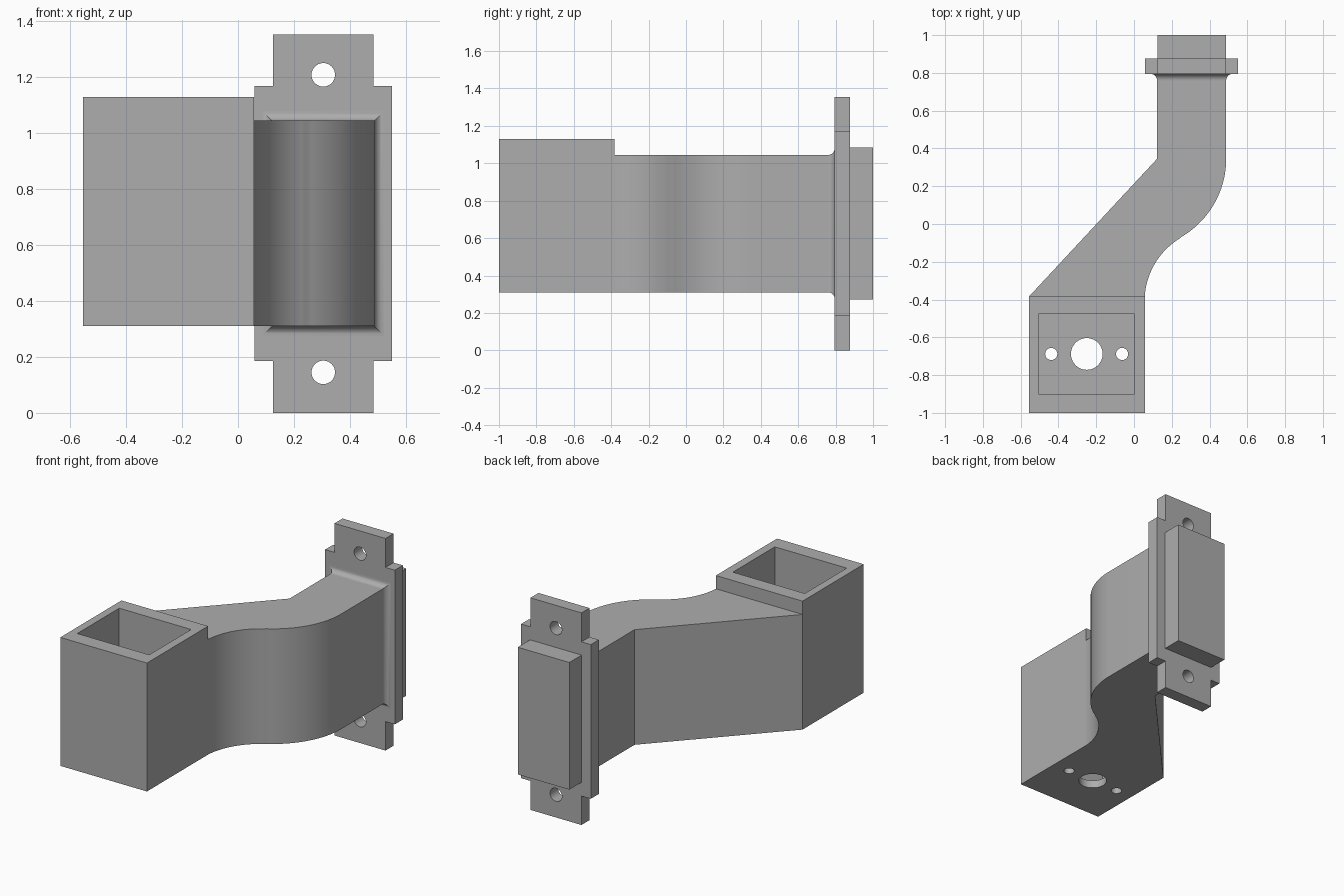
import bpy, bmesh, math
from mathutils import Vector

cube = bpy.data.objects.get("Cube")
if cube:
    bpy.data.objects.remove(cube, do_unlink=True)

grey = bpy.data.materials.new("plain grey")
grey.use_nodes = True
colour = (0.42, 0.42, 0.42, 1)
grey.diffuse_color = colour
grey.node_tree.nodes["Principled BSDF"].inputs["Base Color"].default_value = colour


def finish(name, bm):
    bmesh.ops.recalc_face_normals(bm, faces=bm.faces)
    mesh = bpy.data.meshes.new(name)
    bm.to_mesh(mesh)
    bm.free()
    mesh.materials.append(grey)
    obj = bpy.data.objects.new(name, mesh)
    bpy.context.collection.objects.link(obj)
    return obj


def loft(name, rings):
    """Skin matching closed rings of points and cap both ends."""
    bm = bmesh.new()
    loops = [[bm.verts.new(p) for p in ring] for ring in rings]
    n = len(loops[0])
    for a, b in zip(loops, loops[1:]):
        for i in range(n):
            j = (i + 1) % n
            bm.faces.new((a[i], a[j], b[j], b[i]))
    bm.faces.new(loops[0])
    bm.faces.new(loops[-1])
    return finish(name, bm)


def prism(name, outline, axis, low, high):
    """Extrude a plan outline along z, or an x-z outline along y."""
    def place(p, t):
        return (p[0], p[1], t) if axis == "z" else (p[0], t, p[1])
    return loft(name, [[place(p, t) for p in outline] for t in (low, high)])


def box(name, x, y, z):
    return prism(name, [(x[0], y[0]), (x[1], y[0]), (x[1], y[1]), (x[0], y[1])], "z", *z)


def arc(centre, radius, start, end, steps=28):
    angles = [math.radians(start + (end - start) * i / steps) for i in range(steps + 1)]
    return [(centre[0] + radius * math.cos(a), centre[1] + radius * math.sin(a)) for a in angles]


def drill(name, centre, radius, axis, low, high):
    return prism(name, arc(centre, radius, 0, 360, 40)[:-1], axis, low, high)


def select(obj):
    bpy.ops.object.select_all(action="DESELECT")
    obj.select_set(True)
    bpy.context.view_layer.objects.active = obj


def cut(obj, cutters):
    select(obj)
    for cutter in cutters:
        mod = obj.modifiers.new("cut", "BOOLEAN")
        mod.operation, mod.solver, mod.object = "DIFFERENCE", "EXACT", cutter
        bpy.ops.object.modifier_apply(modifier=mod.name)
        bpy.data.objects.remove(cutter, do_unlink=True)


BASE, ARM_TOP = 0.31, 1.045
FLANGE_Y, FILLET = 0.795, 0.035
LEFT, RIGHT = 0.122, 0.488

# Open square cup with a pocket and three floor holes
cup = box("cup", (-0.555, 0.057), (-1, -0.383), (BASE, 1.13))
cut(cup, [box("pocket", (-0.505, 0.003), (-0.9, -0.477), (BASE + 0.05, 1.3)),
          drill("centre_hole", (-0.25, -0.688), 0.084, "z", 0.2, 0.5),
          drill("screw_hole_a", (-0.438, -0.688), 0.032, "z", 0.2, 0.5),
          drill("screw_hole_b", (-0.063, -0.688), 0.032, "z", 0.2, 0.5)])

# Arm: straight on one side, an S of two tangent arcs on the other
bend = arc((0.009, 0.345), 0.479, 0, -60)
waist = arc((0.446, -0.409), 0.39, 120, 176)
outline = [(-0.555, -0.383), (LEFT, 0.345), (LEFT, FLANGE_Y - FILLET), (RIGHT, FLANGE_Y - FILLET)]
outline += bend + waist[1:-1] + [(0.057, -0.383)]
arm = prism("arm", outline, "z", BASE, ARM_TOP)

# Concave fillet flaring from the arm into the flange
rings = []
for i in range(11):
    a = math.radians(9 * i)
    g = FILLET * (1 - math.cos(a))
    y = FLANGE_Y - FILLET + FILLET * math.sin(a)
    rings.append([(LEFT - g, y, BASE - g), (RIGHT + g, y, BASE - g),
                  (RIGHT + g, y, ARM_TOP + g), (LEFT - g, y, ARM_TOP + g)])
fillet = loft("fillet", rings)

# Flange with a narrower drilled tab at each end
middle = Vector((0.305, 0.677))
corner = [(0.18, 0.677), (0.18, 0.492), (0.246, 0.492)]
shape = []
for sx, sz in ((1, 1), (1, -1), (-1, -1), (-1, 1)):
    part = corner if sx * sz > 0 else corner[::-1]
    shape += [(middle.x + sx * x, middle.y + sz * z) for x, z in part]
flange = prism("flange", shape, "y", FLANGE_Y, 0.876)
cut(flange, [drill("tab_hole", (middle.x, middle.y + s * 0.532), 0.042, "y", 0.7, 1) for s in (-1, 1)])

# Solid plug behind the flange
plug = box("plug", (0.124, 0.488), (0.876, 1), (0.273, 1.085))

for obj in (cup, arm, fillet, flange, plug):
    select(obj)
    bpy.ops.object.shade_smooth_by_angle(angle=math.radians(30))
